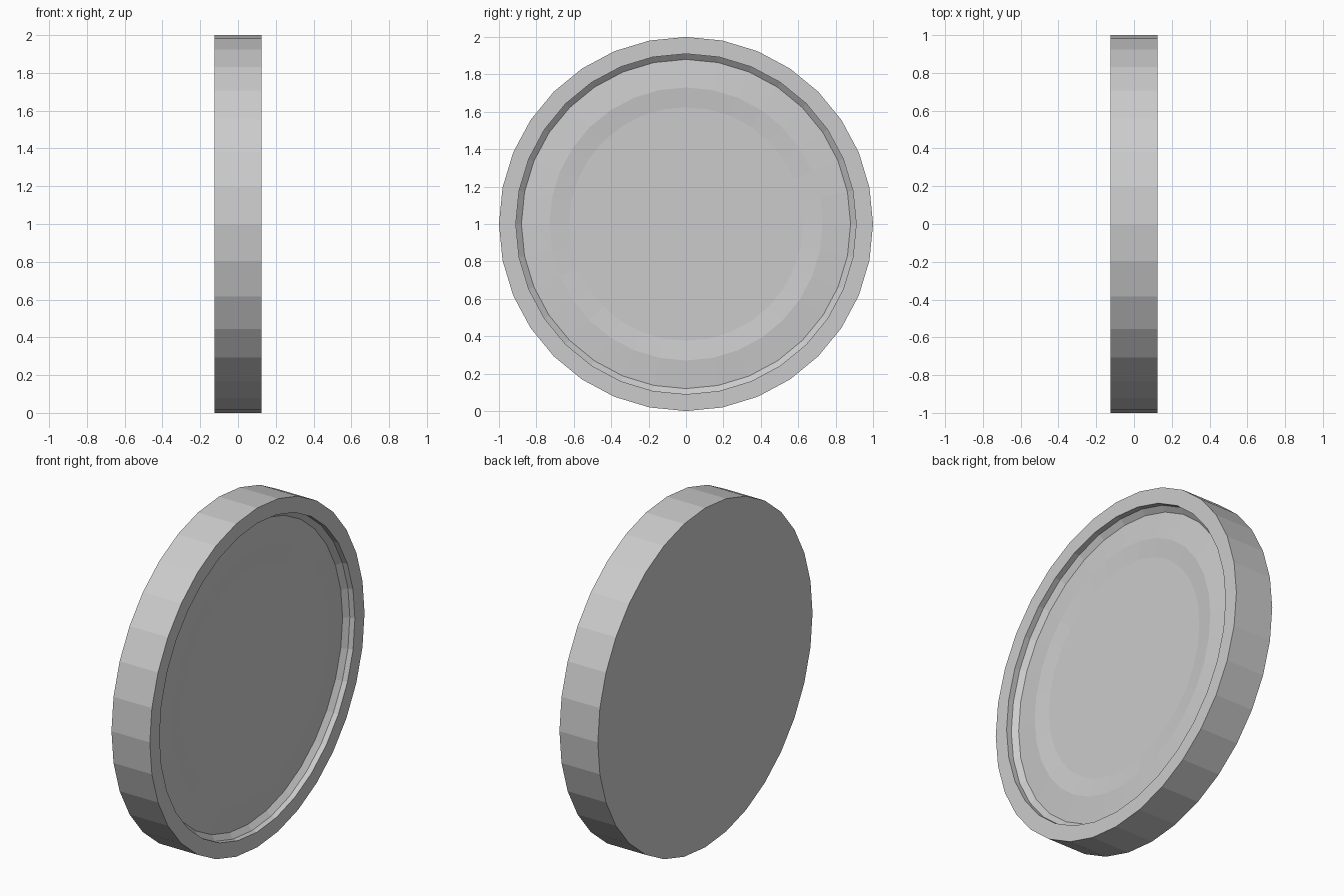
import bpy, bmesh
from math import sin, cos, tau

if "Cube" in bpy.data.objects:
    bpy.data.objects.remove(bpy.data.objects["Cube"])

SIDES = 32

# Half section of the disc as (x, radius), from the back edge to the dished centre
PROFILE = [(-0.125, 1.0), (0.125, 1.0), (0.125, 0.91), (0.092, 0.91),
           (0.066, 0.88), (0.08, 0.73), (0.068, 0.625)]


def ring(bm, x, r):
    return [bm.verts.new((x, r * sin(tau * i / SIDES), 1 + r * cos(tau * i / SIDES)))
            for i in range(SIDES)]


# Rimmed disc: bridge the rings, then cap back and centre
bm = bmesh.new()
rings = [ring(bm, x, r) for x, r in PROFILE]
for a, b in zip(rings, rings[1:]):
    for i in range(SIDES):
        j = (i + 1) % SIDES
        bm.faces.new((a[i], a[j], b[j], b[i]))
bm.faces.new(rings[0])
bm.faces.new(rings[-1])
bmesh.ops.recalc_face_normals(bm, faces=bm.faces)

mesh = bpy.data.meshes.new("rimmed_disc")
bm.to_mesh(mesh)
bm.free()
bpy.context.collection.objects.link(bpy.data.objects.new("rimmed_disc", mesh))
